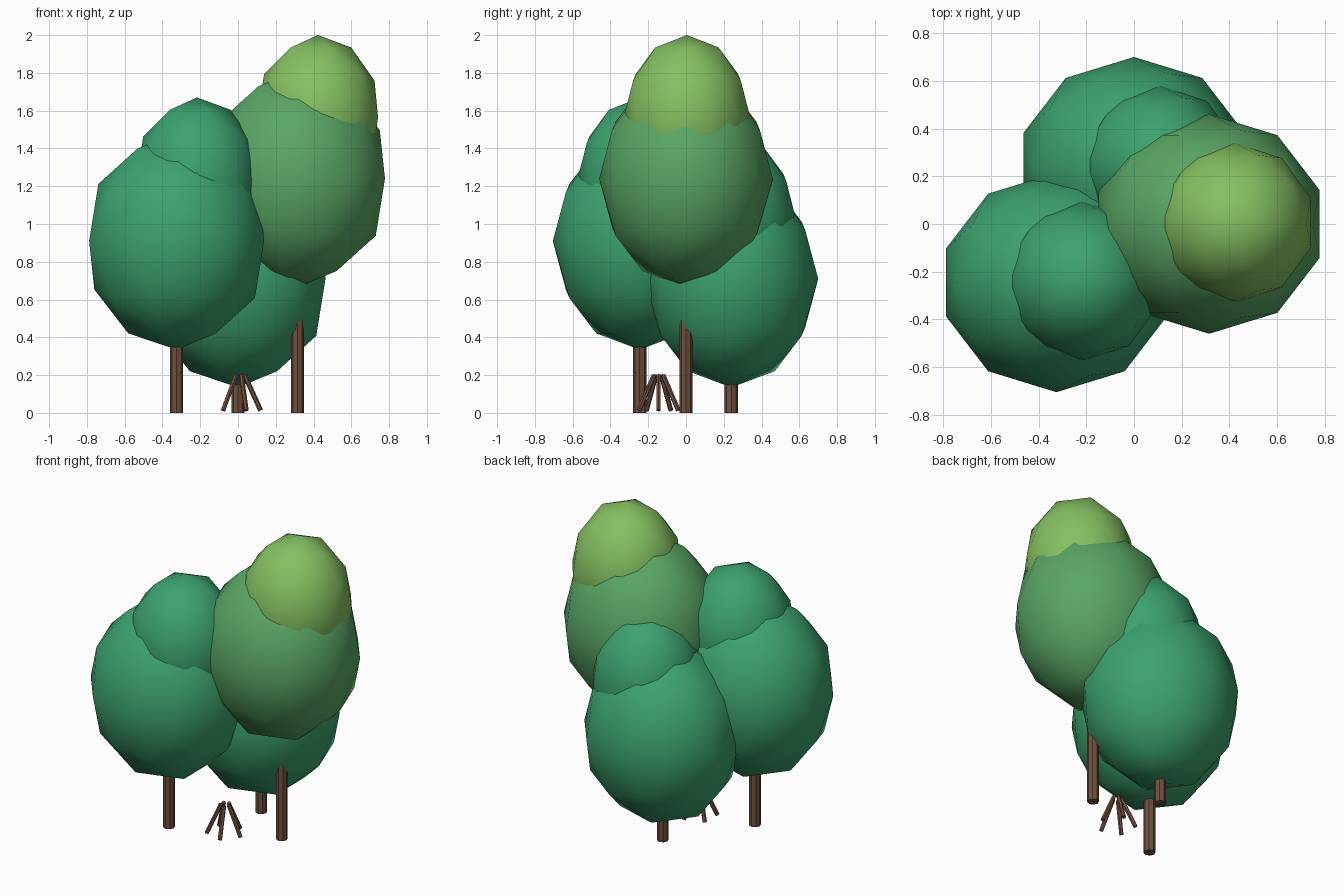
import bpy
from math import cos, sin, tau
from mathutils import Vector

if "Cube" in bpy.data.objects:
    bpy.data.objects.remove(bpy.data.objects["Cube"])


def material(name, rgb):
    m = bpy.data.materials.new(name)
    m.diffuse_color = (*rgb, 1)
    m.use_nodes = True
    m.node_tree.nodes["Principled BSDF"].inputs["Base Color"].default_value = m.diffuse_color
    return m


DEEP = material("deep_green", (0.045, 0.36, 0.16))
MID = material("mid_green", (0.10, 0.38, 0.13))
LIGHT = material("light_green", (0.235, 0.53, 0.12))
BARK = material("bark", (0.16, 0.08, 0.048))


def crown(name, centre, radii, mat):
    # low-poly sphere, stretched upward and smooth shaded
    bpy.ops.mesh.primitive_ico_sphere_add(subdivisions=2, radius=1, location=centre)
    ob = bpy.context.object
    ob.name = name
    ob.scale = radii
    bpy.ops.object.transform_apply(location=False, rotation=False, scale=True)
    bpy.ops.object.shade_smooth()
    ob.data.materials.append(mat)


def rod(name, start, end, radius, sides):
    # straight cylinder between two points
    a, b = Vector(start), Vector(end)
    d = b - a
    bpy.ops.mesh.primitive_cylinder_add(vertices=sides, radius=radius,
                                        depth=d.length, location=(a + b) / 2)
    ob = bpy.context.object
    ob.name = name
    ob.rotation_euler = d.to_track_quat('Z', 'Y').to_euler()
    bpy.ops.object.shade_smooth_by_angle(angle=0.6)
    ob.data.materials.append(BARK)


# Three trees: position, crown height, colours of main and top crown
TREES = [
    ("left_tree", -0.325, -0.245, 0.91, DEEP, DEEP),
    ("back_tree", 0.0, 0.24, 0.71, DEEP, DEEP),
    ("right_tree", 0.315, 0.0, 1.24, MID, LIGHT),
]
for name, x, y, z, main, top in TREES:
    rod(name + "_trunk", (x, y, 0), (x, y, z), 0.035, 8)
    crown(name + "_crown", (x, y, z), (0.487, 0.46, 0.575), main)
    crown(name + "_top", (x + 0.108, y + 0.005, z + 0.325), (0.335, 0.335, 0.435), top)

# Tepee of five splayed sticks in front
cx, cy = 0.01, -0.145
for i in range(5):
    c, s = cos(tau * i / 5), sin(tau * i / 5)
    rod(f"stick_{i + 1}", (cx + 0.11 * c, cy + 0.11 * s, 0.013),
        (cx + 0.025 * c, cy + 0.025 * s, 0.2), 0.013, 6)
